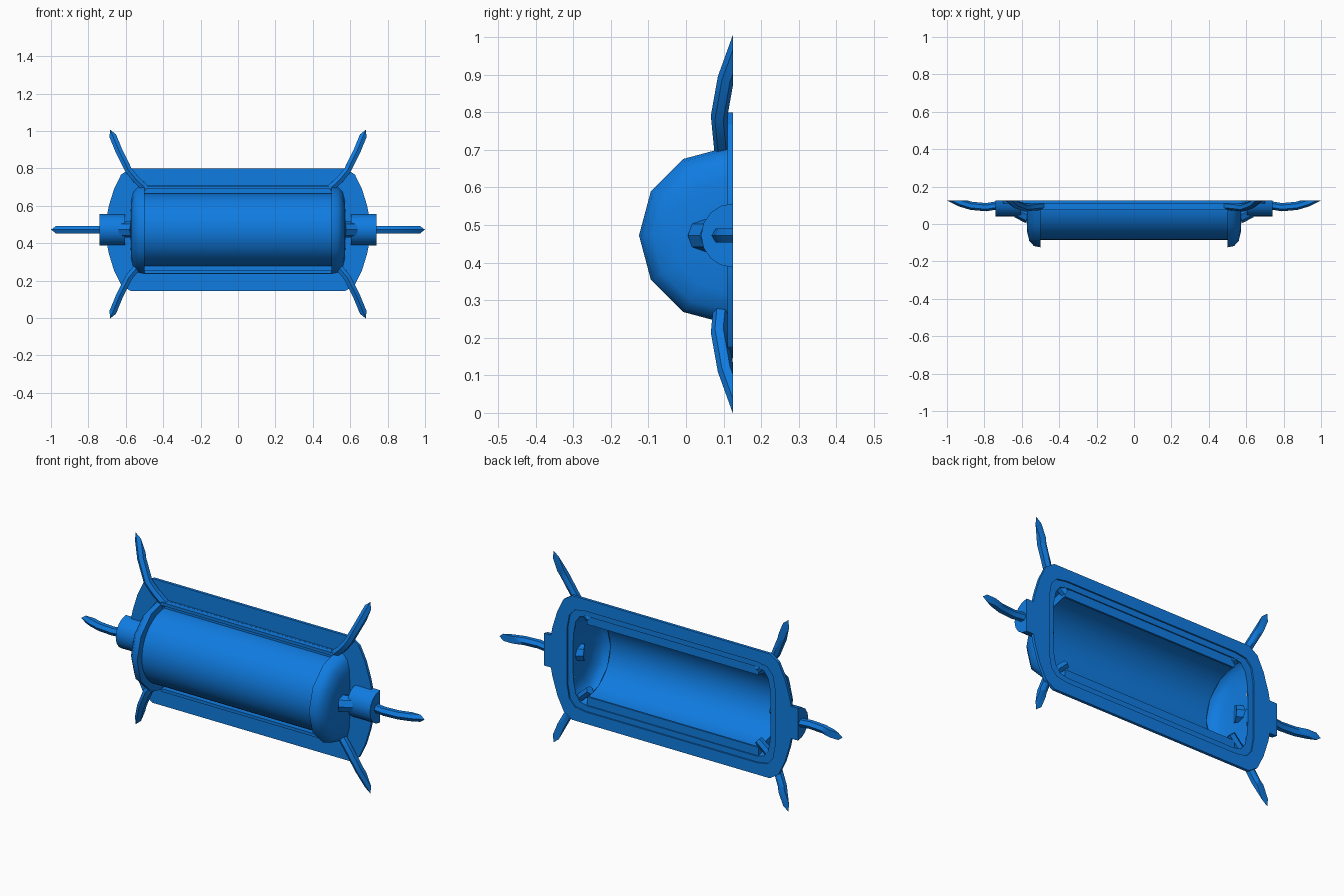
import bpy, bmesh, math
from mathutils import Vector

if "Cube" in bpy.data.objects:
    bpy.data.objects.remove(bpy.data.objects["Cube"])

MID = 0.472      # height of the body axis
FRONT = 0.11     # front of the flange, also the axis depth of the body
BACK = 0.125     # flat back plane

blue = bpy.data.materials.new("bright_blue")
blue.use_nodes = True
blue.diffuse_color = (0.005, 0.2, 0.75, 1)
blue.node_tree.nodes["Principled BSDF"].inputs["Base Color"].default_value = (0.005, 0.2, 0.75, 1)


def finish(name, bm, angle=40):
    bmesh.ops.recalc_face_normals(bm, faces=bm.faces[:])
    mesh = bpy.data.meshes.new(name)
    bm.to_mesh(mesh)
    bm.free()
    obj = bpy.data.objects.new(name, mesh)
    bpy.context.collection.objects.link(obj)
    mesh.materials.append(blue)
    bpy.ops.object.select_all(action='DESELECT')
    obj.select_set(True)
    bpy.context.view_layer.objects.active = obj
    bpy.ops.object.shade_smooth_by_angle(angle=math.radians(angle))
    return obj


def loft(rings, loop=True, wrap=False, caps=(False, False)):
    """Skin a list of point rings; loop closes each ring, wrap joins last ring to first."""
    bm = bmesh.new()
    vs = [[bm.verts.new(p) for p in ring] for ring in rings]
    pairs = list(zip(vs, vs[1:])) + ([(vs[-1], vs[0])] if wrap else [])
    n = len(vs[0])
    for a, b in pairs:
        for i in range(n if loop else n - 1):
            j = (i + 1) % n
            bm.faces.new((a[i], a[j], b[j], b[i]))
    for cap, ring in zip(caps, (vs[0], vs[-1])):
        if cap:
            bm.faces.new(ring)
    return bm


def arc(x, radius, sides, y=FRONT):
    """Half circle bulging to the front, in the plane of constant x."""
    angles = [math.pi * (i / sides - 0.5) for i in range(sides + 1)]
    return [(x, y - radius * math.cos(a), MID + radius * math.sin(a)) for a in angles]


def tube(points, radius, sides=6):
    points = [Vector(p) for p in points]
    rings = []
    for i, p in enumerate(points):
        before, after = points[max(i - 1, 0)], points[min(i + 1, len(points) - 1)]
        t = (after - before).normalized()
        u = t.cross(Vector((0, 1, 0))).normalized()
        v = u.cross(t)
        rings.append([p + radius * (v * math.cos(a) + u * math.sin(a))
                      for a in (math.tau * k / sides for k in range(sides))])
    return loft(rings, caps=(True, True))


def trim_back(bm):
    """Cut everything behind the flat back plane and close the cut."""
    cut = bmesh.ops.bisect_plane(bm, geom=bm.verts[:] + bm.edges[:] + bm.faces[:],
                                 plane_co=(0, BACK, 0), plane_no=(0, 1, 0), clear_outer=True)
    edges = [e for e in cut["geom_cut"] if isinstance(e, bmesh.types.BMEdge)]
    if edges:
        bmesh.ops.holes_fill(bm, edges=edges)
    return bm


def outline(quarter, y):
    """Mirror a quarter outline (right side to top) into a full ring."""
    half = quarter + [(-x, z) for x, z in reversed(quarter)]
    full = half + [(-x, -z) for x, z in half]
    return [(x, y, MID + z) for x, z in full]


# Flange plate with a stepped opening
outer = [(0.7, 0.08), (0.69, 0.13), (0.662, 0.22), (0.625, 0.295), (0.575, 0.327)]
step = [(0.605, 0.08), (0.605, 0.15), (0.592, 0.22), (0.56, 0.255), (0.5, 0.265)]
hole = [(0.575, 0.08), (0.572, 0.13), (0.56, 0.19), (0.535, 0.225), (0.49, 0.235)]
finish("flange", loft([outline(outer, BACK), outline(outer, FRONT), outline(hole, FRONT),
                       outline(hole, 0.117), outline(step, 0.117), outline(step, BACK)],
                      wrap=True), 30)

# Barrel shell, open at the back
finish("barrel", loft([arc(-0.5, 0.195, 24), arc(0.5, 0.195, 24)], loop=False))


def box(name, size, centre):
    bm = bmesh.new()
    bmesh.ops.create_cube(bm, size=1)
    for v in bm.verts:
        v.co = Vector(centre) + Vector([c * s for c, s in zip(v.co, size)])
    finish(name, bm)


# Ledges and rails along the barrel
for word, s in (("upper", 1), ("lower", -1)):
    box(word + "_ledge", (1.0, 0.01, 0.045), (0, 0.106, MID + s * 0.213))
    box(word + "_rail", (1.0, 0.035, 0.016), (0, 0.093, MID + s * 0.227))

# Parts repeated at both ends
dome = [(0.5, 0.195), (0.5, 0.235), (0.535, 0.228), (0.56, 0.2), (0.572, 0.15), (0.575, 0.06), (0.575, 0.001)]
for word, s in (("left", 1), ("right", -1)):
    # Rounded end cap with a lip around the barrel
    finish(word + "_end_cap", loft([arc(s * x, r, 6) for x, r in dome], loop=False), 50)

    # Half round socket with a short neck to the end cap
    finish(word + "_socket", loft([arc(s * x, 0.085, 8, BACK) for x in (0.605, 0.74)],
                                  caps=(True, True)))
    finish(word + "_neck", tube([(s * 0.56, 0.043, MID), (s * 0.62, 0.075, MID)], 0.043, 8), 30)

    # Middle leg
    path = [(0.73, 0.1), (0.79, 0.09), (0.87, 0.097), (0.93, 0.115), (1.03, 0.165)]
    finish(word + "_middle_leg",
           trim_back(tube([(s * x, y, MID) for x, y in path], 0.022)), 50)

    # Corner legs
    path = [(0.49, 0.098, 0.188), (0.545, 0.093, 0.238), (0.585, 0.088, 0.287),
            (0.635, 0.106, 0.388), (0.7, 0.163, 0.545)]
    for level, k in (("upper", 1), ("lower", -1)):
        points = [(s * x, y, 0.502 + k * z) for x, y, z in path]
        finish(f"{word}_{level}_leg", trim_back(tube(points, 0.022)), 50)
